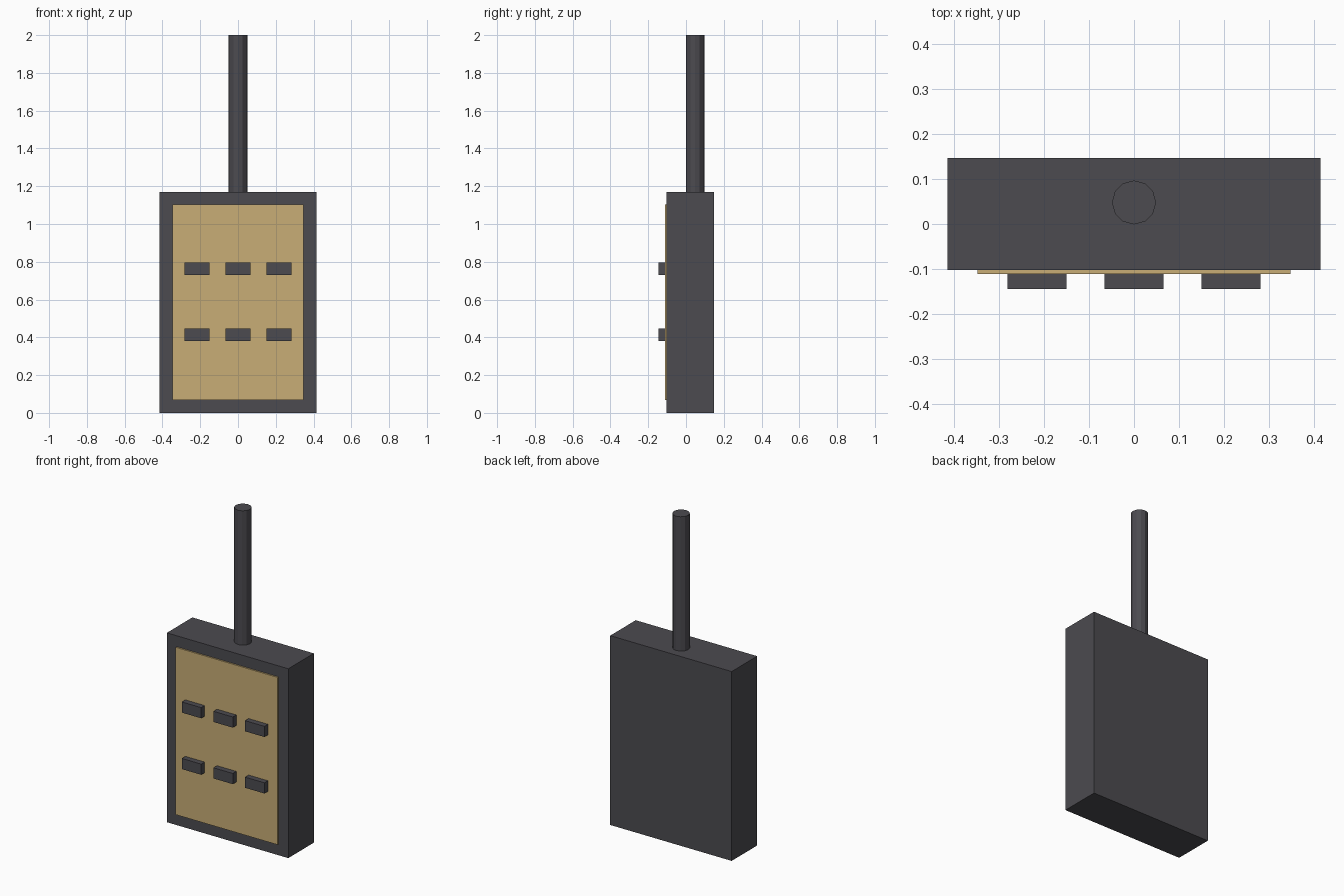
import bpy

if "Cube" in bpy.data.objects:
    bpy.data.objects.remove(bpy.data.objects["Cube"])


def make_material(name, color):
    mat = bpy.data.materials.new(name)
    mat.use_nodes = True
    mat.diffuse_color = color
    for node in mat.node_tree.nodes:
        if node.type == 'BSDF_PRINCIPLED':
            node.inputs["Base Color"].default_value = color
    return mat


charcoal = make_material("charcoal", (0.072, 0.07, 0.08, 1))
tan = make_material("tan", (0.578, 0.423, 0.181, 1))


def box(name, x, y, z, mat):
    """Box spanning the (min, max) pair on each axis."""
    bpy.ops.mesh.primitive_cube_add(size=1)
    ob = bpy.context.object
    ob.name = name
    ob.location = [(a + b) / 2 for a, b in (x, y, z)]
    ob.scale = [b - a for a, b in (x, y, z)]
    ob.data.materials.append(mat)
    return ob


# Case and raised front panel
box("case", (-0.415, 0.415), (-0.102, 0.147), (0, 1.17), charcoal)
box("front_panel", (-0.348, 0.348), (-0.111, -0.1), (0.068, 1.102), tan)

# Two rows of three buttons
for row, z in (("lower", 0.413), ("upper", 0.762)):
    for col, x in (("right", -0.216), ("middle", 0), ("left", 0.216)):
        box(f"{row}_{col}_button", (x - 0.066, x + 0.066),
            (-0.145, -0.11), (z - 0.033, z + 0.033), charcoal)

# Antenna
bpy.ops.mesh.primitive_cylinder_add(vertices=12, radius=0.049, depth=0.84,
                                    location=(0, 0.048, 1.58))
antenna = bpy.context.object
antenna.name = "antenna"
antenna.data.materials.append(charcoal)
